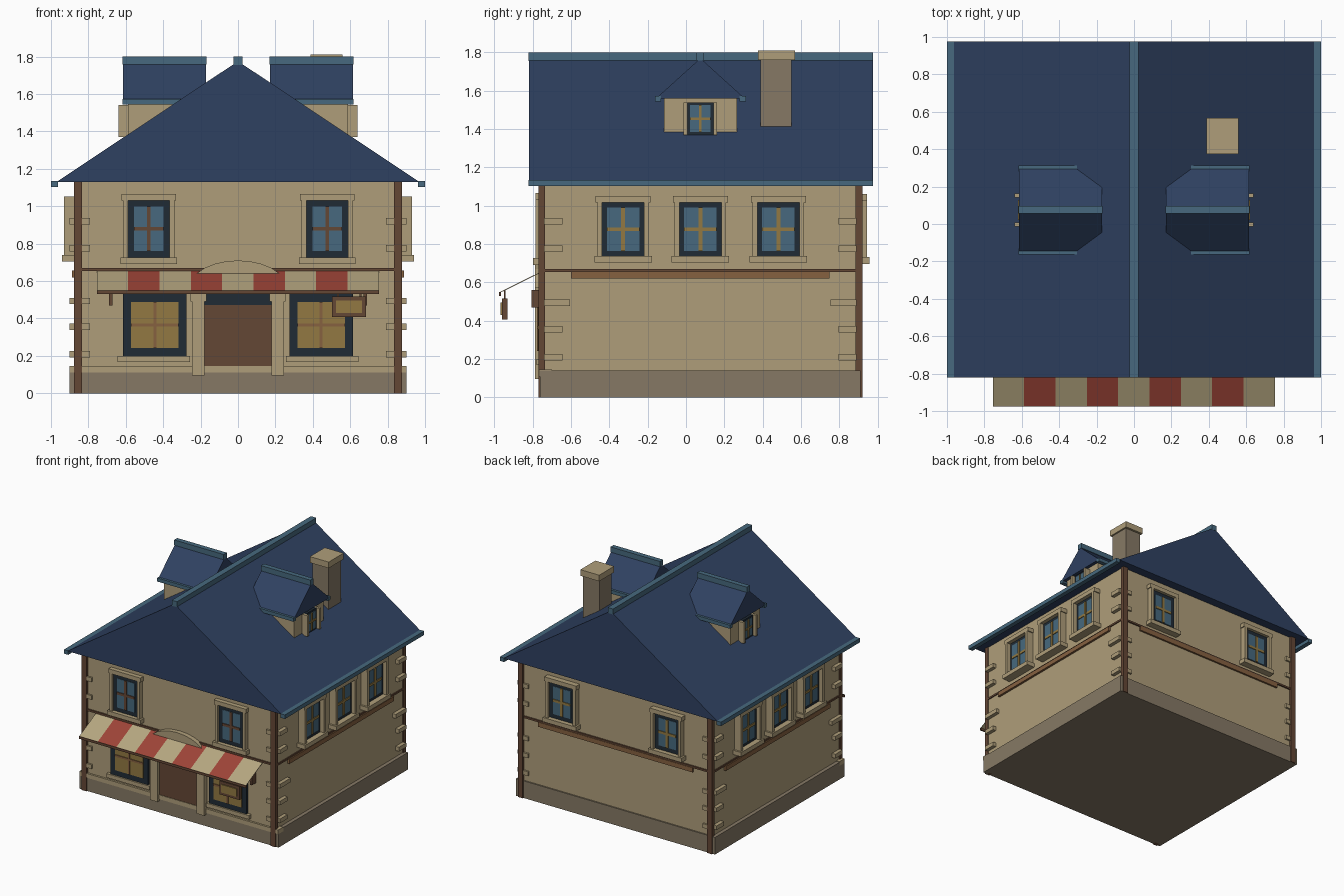
import bpy, bmesh
from math import radians, sin, cos, pi
from mathutils import Matrix, Vector

cube = bpy.data.objects.get("Cube")
if cube:
    bpy.data.objects.remove(cube, do_unlink=True)


def material(name, r, g, b):
    m = bpy.data.materials.new(name)
    m.use_nodes = True
    lin = [((c / 255 + 0.055) / 1.055) ** 2.4 for c in (r, g, b)]
    m.diffuse_color = (*lin, 1)
    m.node_tree.nodes["Principled BSDF"].inputs["Base Color"].default_value = (*lin, 1)
    return m


CREAM = material("cream plaster", 175, 158, 122)
STONE = material("taupe stone", 134, 121, 101)
ROOF = material("navy roof", 47, 65, 97)
TEAL = material("teal trim", 71, 105, 126)
DARK = material("dark frame", 32, 43, 53)
BROWN = material("dark brown wood", 100, 71, 53)
BAND = material("light brown wood", 134, 97, 64)
OCHRE = material("ochre", 146, 121, 66)
RED = material("awning red", 158, 68, 56)
PALE = material("awning cream", 182, 167, 129)


def finish(name, bm, mat, matrix=None):
    bmesh.ops.recalc_face_normals(bm, faces=bm.faces)
    me = bpy.data.meshes.new(name)
    bm.to_mesh(me)
    bm.free()
    me.materials.append(mat)
    ob = bpy.data.objects.new(name, me)
    if matrix:
        ob.matrix_world = matrix
    bpy.context.collection.objects.link(ob)
    return ob


def box(name, mat, xs, ys, zs, matrix=None):
    """Box from its x, y and z ranges."""
    bm = bmesh.new()
    bmesh.ops.create_cube(bm, size=1)
    for v in bm.verts:
        v.co = [r[0] if c < 0 else r[1] for c, r in zip(v.co, (xs, ys, zs))]
    return finish(name, bm, mat, matrix)


def prism(name, mat, profile, span, axis):
    """Extrude a closed profile along x (profile is y, z) or y (profile is x, z)."""
    bm = bmesh.new()
    place = (lambda a, b, t: (t, a, b)) if axis == "x" else (lambda a, b, t: (a, t, b))
    face = bm.faces.new([bm.verts.new(place(a, b, span[0])) for a, b in profile])
    out = bmesh.ops.extrude_face_region(bm, geom=[face])
    verts = [g for g in out["geom"] if isinstance(g, bmesh.types.BMVert)]
    step = span[1] - span[0]
    bmesh.ops.translate(bm, verts=verts, vec=Vector((step, 0, 0) if axis == "x" else (0, step, 0)))
    return finish(name, bm, mat)


def mirrored(a, b, s):
    return tuple(sorted((a * s, b * s)))


def window(name, loc, angle, half_w, half_h, border, depth, glass=TEAL, bars=OCHRE,
           jamb=0.025, lintel=True, sill=True, bar=0.01):
    """Window facing -y in its own space, placed on a wall by loc and angle."""
    m = Matrix.Translation(loc) @ Matrix.Rotation(radians(angle), 4, "Z")
    f = depth * 0.45
    gw, gh = half_w - border, half_h - border
    box(name + "_frame", DARK, (-half_w, half_w), (-f, 0.02), (-half_h, half_h), m)
    box(name + "_glass", glass, (-gw, gw), (-f - 0.003, 0), (-gh, gh), m)
    box(name + "_bar_vertical", bars, (-bar, bar), (-f - 0.01, 0), (-gh, gh), m)
    box(name + "_bar_horizontal", bars, (-gw, gw), (-f - 0.009, 0), (-bar, bar), m)
    if jamb:
        for s in (-1, 1):
            box(name + "_jamb", CREAM, mirrored(half_w, half_w + jamb, s), (-depth, 0.01),
                (-half_h, half_h), m)
    if lintel:
        w = half_w + jamb + 0.008
        box(name + "_lintel", CREAM, (-w, w), (-depth, 0.01), (half_h, half_h + 0.035), m)
    if sill:
        w = half_w + jamb + 0.015
        box(name + "_sill", CREAM, (-w, w), (-depth - 0.012, 0.01), (-half_h - 0.035, -half_h), m)


CY = 0.075                      # middle of the house in depth
WX, WY = 0.87, 0.825            # wall half sizes
FRONT, BACK = CY - WY, CY + WY

# Walls, plinth and ledge
box("walls", CREAM, (-WX, WX), (FRONT, BACK), (0.1, 1.13))
box("plinth", STONE, (-0.9, 0.9), (CY - 0.836, CY + 0.836), (0, 0.14))
box("front_ledge", CREAM, (-0.9, 0.9), (-0.766, -0.7), (0.11, 0.145))

# Floor band
box("floor_band", BROWN, (-WX - 0.008, WX + 0.008), (FRONT - 0.012, BACK + 0.012), (0.655, 0.67))
for s in (-1, 1):
    box("side_beam", BAND, mirrored(WX - 0.02, WX + 0.018, s), (-0.6, 0.75), (0.62, 0.657))
box("back_beam", BAND, (-0.7, 0.7), (BACK - 0.02, BACK + 0.015), (0.62, 0.657))

# Corner posts and quoins
for sx in (-1, 1):
    for sy in (-1, 1):
        post_y = sorted((CY + sy * 0.81, CY + sy * 0.845))
        box("corner_post", BROWN, mirrored(0.834, 0.878, sx), post_y, (0, 1.13))
        for z, reach in ((0.92, 0.72), (0.775, 0.72), (0.493, 0.68), (0.355, 0.72), (0.209, 0.72)):
            ys = sorted((CY + sy * reach, CY + sy * 0.815))
            box("side_quoin", CREAM, mirrored(0.8, 0.9, sx), ys, (z - 0.017, z + 0.017))
            ys = sorted((CY + sy * 0.8, CY + sy * 0.84))
            box("end_quoin", CREAM, mirrored(0.79, 0.836, sx), ys, (z - 0.017, z + 0.017))

# Main roof, ridge and eaves
prism("main_roof", ROOF, [(-0.97, 1.13), (0.97, 1.13), (0, 1.775)], (-0.82, 0.975), "y")
box("ridge_cap", TEAL, (-0.024, 0.024), (-0.822, 0.977), (1.755, 1.8))
for s in (-1, 1):
    box("eave_trim", TEAL, mirrored(0.962, 1.0, s), (-0.822, 0.977), (1.102, 1.135))

# Chimney
box("chimney_stack", STONE, (0.4, 0.545), (0.39, 0.55), (1.3, 1.765))
box("chimney_cap", CREAM, (0.388, 0.558), (0.375, 0.568), (1.76, 1.81))

# Dormers
for s in (-1, 1):
    box("dormer_body", CREAM, mirrored(0.35, 0.588, s), (CY - 0.19, CY + 0.19), (1.3, 1.56))
    prism("dormer_roof", ROOF, [(CY - 0.232, 1.56), (CY + 0.232, 1.56), (CY, 1.77)],
          mirrored(0.17, 0.615, s), "x")
    box("dormer_ridge", TEAL, mirrored(0.168, 0.617, s), (CY - 0.02, CY + 0.02), (1.757, 1.8))
    for t in (-1, 1):
        ys = sorted((CY + t * 0.205, CY + t * 0.238))
        box("dormer_eave", TEAL, mirrored(0.3, 0.618, s), ys, (1.543, 1.572))
    window("dormer_window", (s * 0.588, CY, 1.455), s * 90, 0.068, 0.085, 0.015, 0.05,
           jamb=0.02, lintel=False, sill=False, bar=0.007)

# Upper windows
for s in (-1, 1):
    window("front_window", (s * 0.477, FRONT, 0.879), 0, 0.112, 0.152, 0.033, 0.036, bars=BROWN)
    window("back_window", (s * 0.477, BACK, 0.879), 180, 0.112, 0.147, 0.033, 0.045)
    for y in (-0.328, CY, 0.482):
        window("side_window", (s * WX, y, 0.878), s * 90, 0.11, 0.139, 0.025, 0.06)

# Shop windows
for s in (-1, 1):
    window("shop_window", (s * 0.445, FRONT, 0.365), 0, 0.17, 0.165, 0.043, 0.04,
           glass=OCHRE, bars=BAND, jamb=0, lintel=False, sill=False, bar=0.008)
    box("shop_sill", CREAM, mirrored(0.257, 0.645, s), (FRONT - 0.03, FRONT), (0.168, 0.2))

# Door with pillars and arched head
box("door", BROWN, (-0.178, 0.178), (FRONT - 0.012, FRONT), (0.14, 0.472))
box("transom", DARK, (-0.178, 0.178), (FRONT - 0.01, FRONT), (0.472, 0.58))
for s in (-1, 1):
    box("door_pillar", CREAM, mirrored(0.178, 0.245, s), (FRONT - 0.038, FRONT), (0.095, 0.58))
    box("pillar_capital", CREAM, mirrored(0.168, 0.255, s), (FRONT - 0.042, FRONT), (0.49, 0.56))
arch = [(0.255 * cos(pi * i / 12), 0.57 + 0.14 * sin(pi * i / 12)) for i in range(13)]
prism("door_arch", CREAM, arch, (FRONT - 0.038, FRONT), "y")

# Striped awning
STRIPES, LEFT, WIDTH = 9, -0.755, 1.508 / 9
slope = [(-0.745, 0.662), (-0.972, 0.55), (-0.972, 0.545), (-0.745, 0.657)]
for i in range(STRIPES):
    x = LEFT + i * WIDTH
    prism("awning_stripe", RED if i % 2 else PALE, slope, (x, x + WIDTH), "x")
box("awning_rail", BROWN, (LEFT, -LEFT), (-0.976, -0.965), (0.53, 0.55))
for s in (-1, 1):
    box("awning_bracket", BROWN, mirrored(0.672, 0.69, s), (-0.805, FRONT), (0.47, 0.56))

# Hanging sign
box("sign_board", BROWN, (0.503, 0.685), (-0.96, -0.932), (0.407, 0.517))
box("sign_panel", OCHRE, (0.525, 0.663), (-0.968, -0.955), (0.43, 0.495))
for x in (0.53, 0.65):
    box("sign_hanger", BROWN, (x, x + 0.01), (-0.95, -0.942), (0.51, 0.56))
